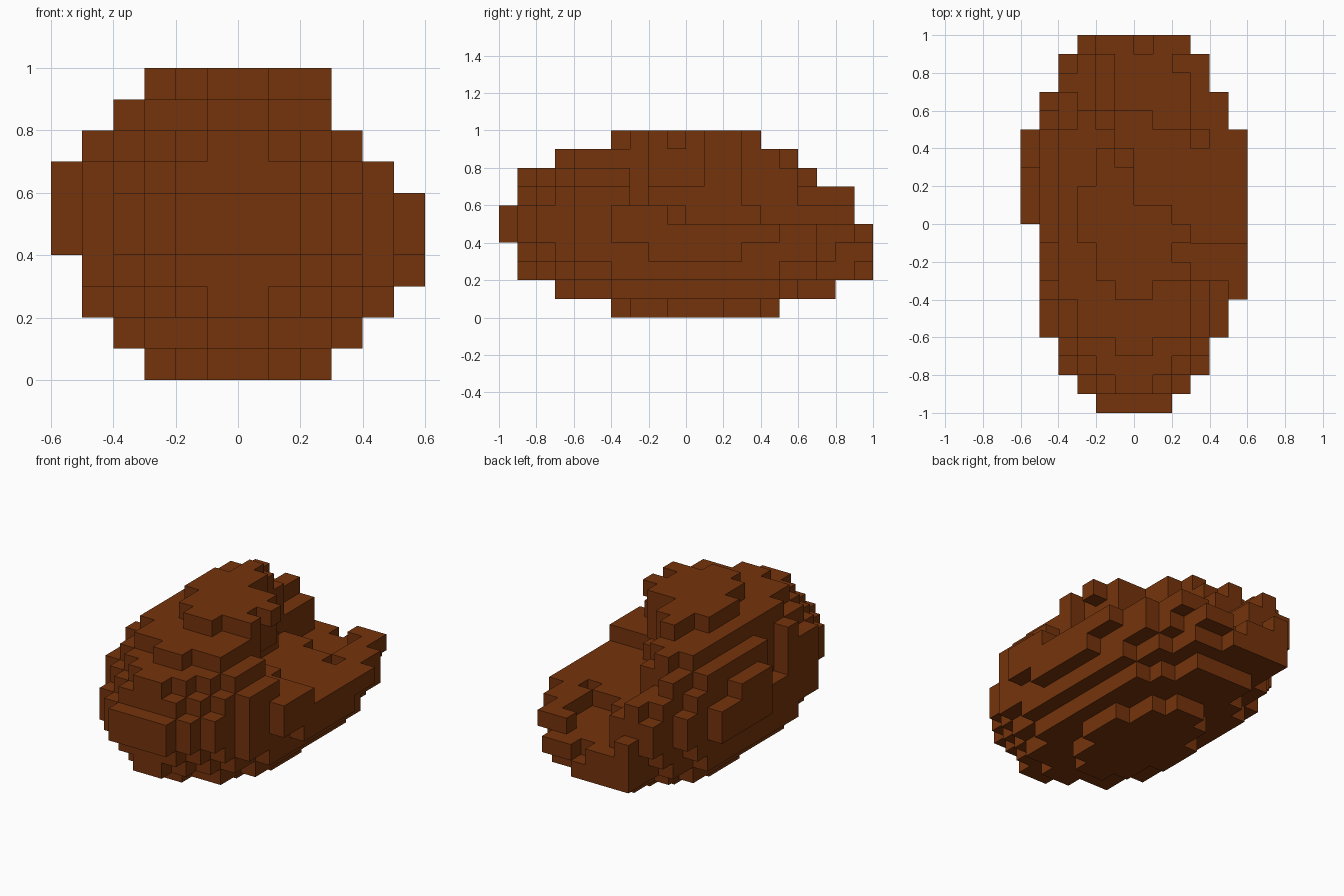
import bpy, bmesh
from mathutils import Vector

if "Cube" in bpy.data.objects:
    bpy.data.objects.remove(bpy.data.objects["Cube"], do_unlink=True)

CELL = 0.1

# Single rusty brown material
brown = bpy.data.materials.new("rust_brown")
brown.use_nodes = True
colour = (0.178, 0.034, 0.0035, 1)
brown.diffuse_color = colour
brown.node_tree.nodes["Principled BSDF"].inputs["Base Color"].default_value = colour


def box(x0, x1, y0, y1, z0, z1):
    """All grid cells inside a box given in tenths of a unit."""
    return {(i, j, k) for i in range(x0, x1) for j in range(y0, y1) for k in range(z0, z1)}


# Blocky egg-shaped boulder
cells = set()
for i, j, k in box(-5, 5, -9, 9, 0, 10):
    x, y, z = (i + 0.5) * CELL, (j + 0.5) * CELL, (k + 0.5) * CELL
    if (x / 0.6) ** 2 + (y - 0.04) ** 2 + ((z - 0.5) / 0.5) ** 2 < 1.019:
        cells.add((i, j, k))

# Steps of the upper half: limits on the left and at the back for each layer
for k, (x_max, y_max) in enumerate([(5, 9), (5, 9), (4, 7), (3, 6), (3, 4)], start=5):
    cells -= box(x_max, 7, -11, 11, k, k + 1) | box(-7, 7, y_max, 11, k, k + 1)

# Broken-out corner: ledge at half height below an overhanging hump
for x0, y0, y1, z0, z1 in [
    (3, -3, -1, 6, 10), (3, -1, 0, 5, 10),                   # front step of the ledge
    (2, -2, 1, 7, 9), (2, -2, -1, 9, 10), (2, 0, 1, 9, 10),  # edge of the overhang
    (0, -2, 0, 6, 7), (0, 0, 1, 5, 7),                       # hollow below the overhang
    (0, 1, 3, 5, 10), (0, 3, 4, 5, 6), (-1, 3, 5, 6, 10),    # wall of the hump
    (-1, 4, 10, 5, 6), (-1, 5, 6, 6, 8), (-2, 5, 6, 8, 9),   # stepped rear wall
    (-2, 6, 10, 6, 7), (-3, 6, 10, 7, 8),
]:
    cells -= box(x0, 7, y0, y1, z0, z1)

# Shallow pit in the ledge, open at the back, and a recess on the right side
for notch in [
    (3, 4, 4, 5, 4, 5), (1, 3, 5, 6, 4, 5), (-1, 3, 6, 8, 4, 5), (-1, 2, 8, 9, 4, 5),
    (-5, -4, -3, -1, 5, 8),
]:
    cells -= box(*notch)

# Raised slabs on the sides, front, back and top
for slab in [
    (5, 6, -4, -1, 5, 6), (5, 6, -4, 5, 4, 5), (5, 6, -2, 3, 3, 4),   # left side
    (-6, -5, 0, 5, 4, 6), (-6, -5, 0, 3, 6, 7),                       # right side
    (-2, 2, -10, -9, 4, 6),                                           # nose
    (-1, 1, -9, -8, 2, 3), (-1, 1, -9, -8, 7, 8),                     # above and below nose
    (-3, 1, 9, 10, 2, 3), (-3, 0, 9, 10, 3, 4), (1, 3, 9, 10, 3, 4),  # tail
    (-3, -2, 9, 10, 4, 5),
    (-3, 3, 8, 9, 2, 3), (-2, 2, 7, 8, 1, 2), (4, 5, 6, 7, 3, 4),     # below the tail
    (2, 3, -3, -2, 9, 10),                                            # crown
]:
    cells |= box(*slab)

# Outer shell of the cells
bm = bmesh.new()
verts = {}


def corner(p):
    if p not in verts:
        verts[p] = bm.verts.new(Vector(p) * CELL)
    return verts[p]


for cell in cells:
    for axis in range(3):
        for side in (0, 1):
            near = list(cell)
            near[axis] += 1 if side else -1
            if tuple(near) in cells:
                continue
            u, v = (axis + 1) % 3, (axis + 2) % 3
            loop = []
            for du, dv in [(0, 0), (1, 0), (1, 1), (0, 1)]:
                p = list(cell)
                p[axis] += side
                p[u] += du
                p[v] += dv
                loop.append(corner(tuple(p)))
            bm.faces.new(loop if side else loop[::-1])

# Merge the coplanar squares into clean flat faces
bmesh.ops.dissolve_limit(bm, angle_limit=0.01, verts=bm.verts, edges=bm.edges)

mesh = bpy.data.meshes.new("boulder")
bm.to_mesh(mesh)
bm.free()
mesh.materials.append(brown)
boulder = bpy.data.objects.new("boulder", mesh)
bpy.context.collection.objects.link(boulder)
